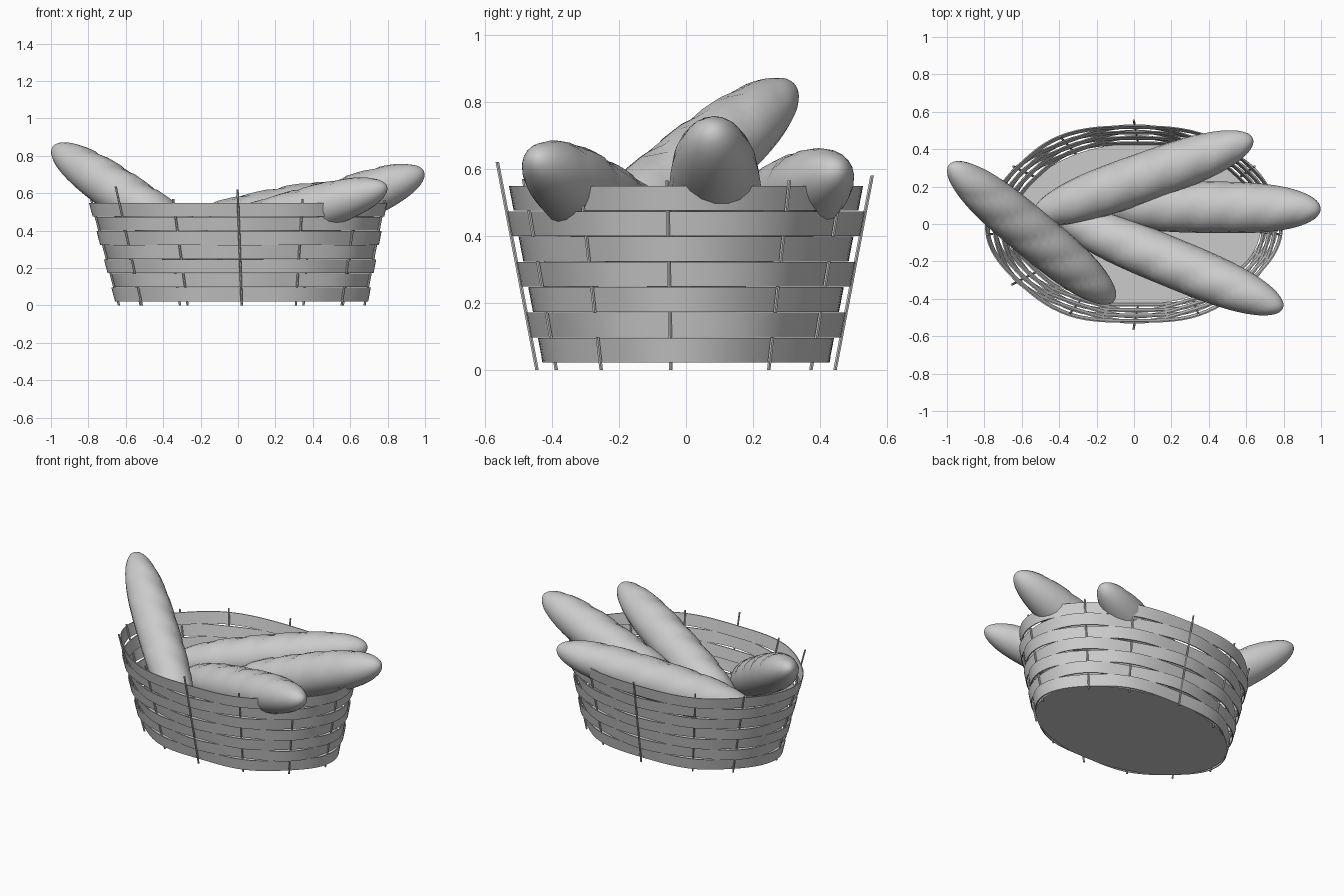
import bpy, bmesh, math
from mathutils import Vector

if "Cube" in bpy.data.objects:
    bpy.data.objects.remove(bpy.data.objects["Cube"])

grey = bpy.data.materials.new("plain_grey")
grey.diffuse_color = (0.6, 0.6, 0.6, 1)
grey.use_nodes = True
grey.node_tree.nodes["Principled BSDF"].inputs["Base Color"].default_value = grey.diffuse_color


def make_object(name, bm, smooth_angle=40):
    bmesh.ops.recalc_face_normals(bm, faces=bm.faces)
    me = bpy.data.meshes.new(name)
    bm.to_mesh(me)
    bm.free()
    me.materials.append(grey)
    ob = bpy.data.objects.new(name, me)
    bpy.context.collection.objects.link(ob)
    bpy.ops.object.select_all(action='DESELECT')
    ob.select_set(True)
    bpy.context.view_layer.objects.active = ob
    bpy.ops.object.shade_smooth_by_angle(angle=math.radians(smooth_angle))
    return ob


def bridge(bm, a, b):
    n = len(a)
    for i in range(n):
        bm.faces.new((a[i], a[(i + 1) % n], b[(i + 1) % n], b[i]))


# Flared oval wall of the basket; angle 0 is the front
def wall(deg, z, off=0.0):
    t = z / 0.55
    a = math.radians(deg)
    rx = 0.66 + 0.125 * t + off
    ry = 0.43 + 0.105 * t + off
    return Vector((0.02 * (1 - t) + rx * math.sin(a), -ry * math.cos(a), z))


half = [0, 26, 54, 84, 125, 150, 180]
stakes = half + [360 - d for d in reversed(half[1:-1])]


# Over-and-under weave, swapping sides at each stake
def weave(deg):
    knots = stakes + [360]
    for i in range(len(knots) - 1):
        if knots[i] <= deg <= knots[i + 1]:
            u = (deg - knots[i]) / (knots[i + 1] - knots[i])
            return (-1) ** i * math.cos(math.pi * u)
    return 0


# Woven bands
SEG = 96
for k in range(7):
    z0 = 0.022 + k * 0.0755
    z1 = z0 + 0.074
    sign = 1 if k % 2 == 0 else -1
    bm = bmesh.new()
    rings = [[], [], [], []]
    for i in range(SEG):
        d = 360 * i / SEG
        w = -0.010 * sign * weave(d)
        for ring, (z, t) in zip(rings, ((z0, 0.003), (z1, 0.003), (z1, -0.003), (z0, -0.003))):
            ring.append(bm.verts.new(wall(d, z, w + t)))
    for j in range(4):
        bridge(bm, rings[j], rings[(j + 1) % 4])
    make_object(f"woven_band_{k + 1}", bm)

# Upright stakes
tops = [0.62, 0.57, 0.635, 0.565, 0.565, 0.575, 0.58, 0.575, 0.565, 0.565, 0.635, 0.57]
for n, (d, top) in enumerate(zip(stakes, tops)):
    off = 0.014 if d in (0, 180) else 0.0
    p, q = wall(d, 0, off), wall(d, top, off)
    bm = bmesh.new()
    low, high = [], []
    for i in range(6):
        a = math.tau * i / 6
        o = Vector((0.006 * math.cos(a), 0.006 * math.sin(a), 0))
        low.append(bm.verts.new(p + o))
        high.append(bm.verts.new(q + o))
    bridge(bm, low, high)
    bm.faces.new(low)
    bm.faces.new(high)
    make_object(f"stake_{n + 1}", bm)

# Oval floor
bm = bmesh.new()
low = [bm.verts.new(wall(360 * i / SEG, 0.022, -0.006)) for i in range(SEG)]
high = [bm.verts.new(wall(360 * i / SEG, 0.034, -0.006)) for i in range(SEG)]
bridge(bm, low, high)
bm.faces.new(low)
bm.faces.new(high)
make_object("basket_floor", bm)


# Loaf with rounded ends and slanted slashes on its upper side
def loaf(name, start, end, radius, rings=56, sides=20):
    start, end = Vector(start), Vector(end)
    axis = (end - start).normalized()
    side = axis.cross(Vector((0, 0, 1))).normalized()
    up = side.cross(axis)
    bm = bmesh.new()
    prev = None
    first = bm.verts.new(start)
    for i in range(1, rings):
        u = -math.cos(math.pi * i / rings)
        r = radius * math.sqrt(1 - abs(u) ** 3)
        c = start.lerp(end, (u + 1) / 2)
        ring = []
        for j in range(sides):
            a = math.tau * j / sides
            slash = max(0, math.cos(math.pi * (6.5 * u + 1.1 * math.sin(a)))) ** 3
            f = 1 - 0.10 * slash * max(0, math.cos(a)) * (1 - u * u) ** 0.5
            ring.append(bm.verts.new(c + r * f * (side * math.sin(a) + up * math.cos(a) * 0.97)))
        if prev:
            bridge(bm, prev, ring)
        else:
            for j in range(sides):
                bm.faces.new((first, ring[j], ring[(j + 1) % sides]))
        prev = ring
    last = bm.verts.new(end)
    for j in range(sides):
        bm.faces.new((last, prev[j], prev[(j + 1) % sides]))
    make_object(name, bm, 60)


loaf("loaf_left", (-0.11, -0.41, 0.25), (-0.985, 0.315, 0.845), 0.128)
loaf("loaf_right", (-0.20, 0.10, 0.25), (0.995, 0.08, 0.715), 0.138)
loaf("loaf_back", (-0.54, 0.04, 0.33), (0.635, 0.455, 0.60), 0.132)
loaf("loaf_front", (-0.42, 0.05, 0.27), (0.795, -0.45, 0.635), 0.132)
